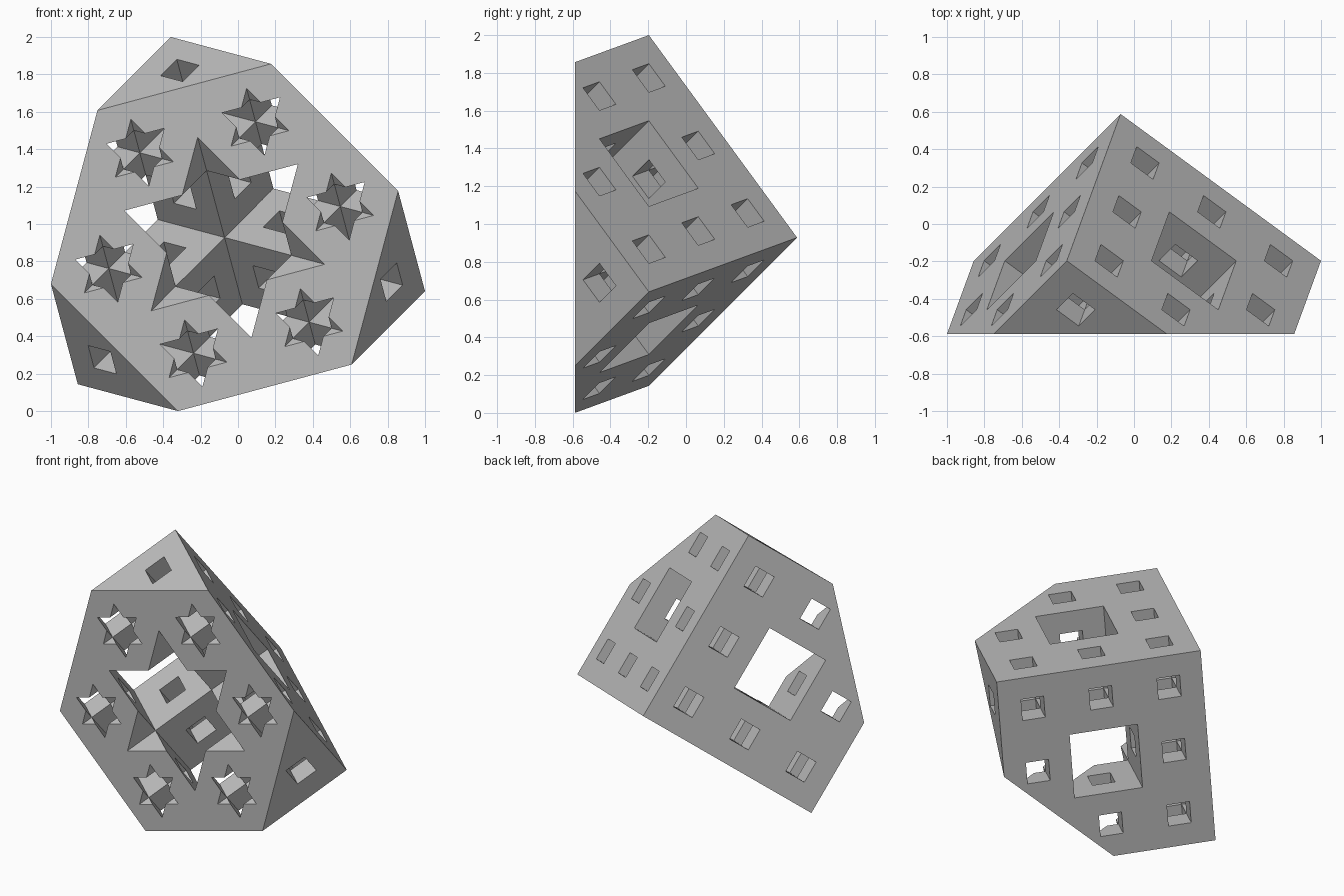
import bpy
import bmesh
from math import sin, cos, radians, sqrt, atan2
from itertools import product
from mathutils import Vector, Matrix

if "Cube" in bpy.data.objects:
    bpy.data.objects.remove(bpy.data.objects["Cube"], do_unlink=True)

N = 9                       # cells along one cube edge
EDGE = 1.359                # cube edge length
APEX = Vector((-0.072, 0.588, 0.928))
CUT = 1.5 * N               # diagonal plane: sum of cell coordinates

# Single plain colour
grey = bpy.data.materials.new("plain grey")
grey.use_nodes = True
grey.diffuse_color = (0.5, 0.5, 0.5, 1)
grey.node_tree.nodes["Principled BSDF"].inputs["Base Color"].default_value = (0.5, 0.5, 0.5, 1)


def solid(cell):
    """True where no square tunnel, large or small, passes through the cell."""
    if min(cell) < 0 or max(cell) >= N:
        return False
    large = sum(c // 3 == 1 for c in cell)
    small = sum(c % 3 == 1 for c in cell)
    return large < 2 and small < 2


def add_walls(bm, cell):
    """Add the cell faces that border empty space."""
    for axis, side in product(range(3), (0, 1)):
        neighbour = list(cell)
        neighbour[axis] += 2 * side - 1
        if solid(neighbour):
            continue
        corners = []
        for u, v in ((0, 0), (1, 0), (1, 1), (0, 1)):
            p = Vector(cell)
            p[axis] += side
            p[(axis + 1) % 3] += u
            p[(axis + 2) % 3] += v
            corners.append(bm.verts.new(p))
        bm.faces.new(corners if side else corners[::-1])


def add_section(bm, cell):
    """Add the polygon in which the diagonal plane crosses the cell."""
    points = []
    for axis, u, v in product(range(3), (0, 1), (0, 1)):
        p = Vector(cell)
        p[(axis + 1) % 3] += u
        p[(axis + 2) % 3] += v
        t = CUT - sum(p)
        if 0 < t < 1:
            p[axis] += t
            points.append(p)
    if len(points) < 3:
        return
    mid = sum(points, Vector()) / len(points)
    right = Vector((1, -1, 0)).normalized()
    up = Vector((1, 1, 1)).normalized().cross(right)
    points.sort(key=lambda p: atan2((p - mid).dot(up), (p - mid).dot(right)))
    bm.faces.new([bm.verts.new(p) for p in points])


# Tunnelled cube, walls first, then halved across its diagonal
bm = bmesh.new()
cells = [c for c in product(range(N), repeat=3) if solid(c)]
for c in cells:
    add_walls(bm, c)
bmesh.ops.bisect_plane(bm, geom=bm.verts[:] + bm.edges[:] + bm.faces[:], dist=1e-5,
                       plane_co=Vector((CUT / 3,) * 3), plane_no=Vector((1, 1, 1)),
                       clear_outer=True)

# Flat section with its star-shaped openings
for c in cells:
    add_section(bm, c)
bmesh.ops.remove_doubles(bm, verts=bm.verts[:], dist=1e-3)
bmesh.ops.dissolve_limit(bm, angle_limit=radians(1), verts=bm.verts[:], edges=bm.edges[:])

# Stand the half cube with its corner to the back and its section to the front
frame = Matrix([(sqrt(2 / 3) * cos(radians(a)), -1 / sqrt(3), sqrt(2 / 3) * sin(radians(a)))
                for a in (105, -15, -135)]).transposed() * (EDGE / N)
bm.transform(Matrix.Translation(APEX) @ frame.to_4x4())
bmesh.ops.recalc_face_normals(bm, faces=bm.faces[:])

mesh = bpy.data.meshes.new("halved_tunnel_cube")
bm.to_mesh(mesh)
bm.free()
mesh.materials.append(grey)
body = bpy.data.objects.new("halved_tunnel_cube", mesh)
bpy.context.collection.objects.link(body)
